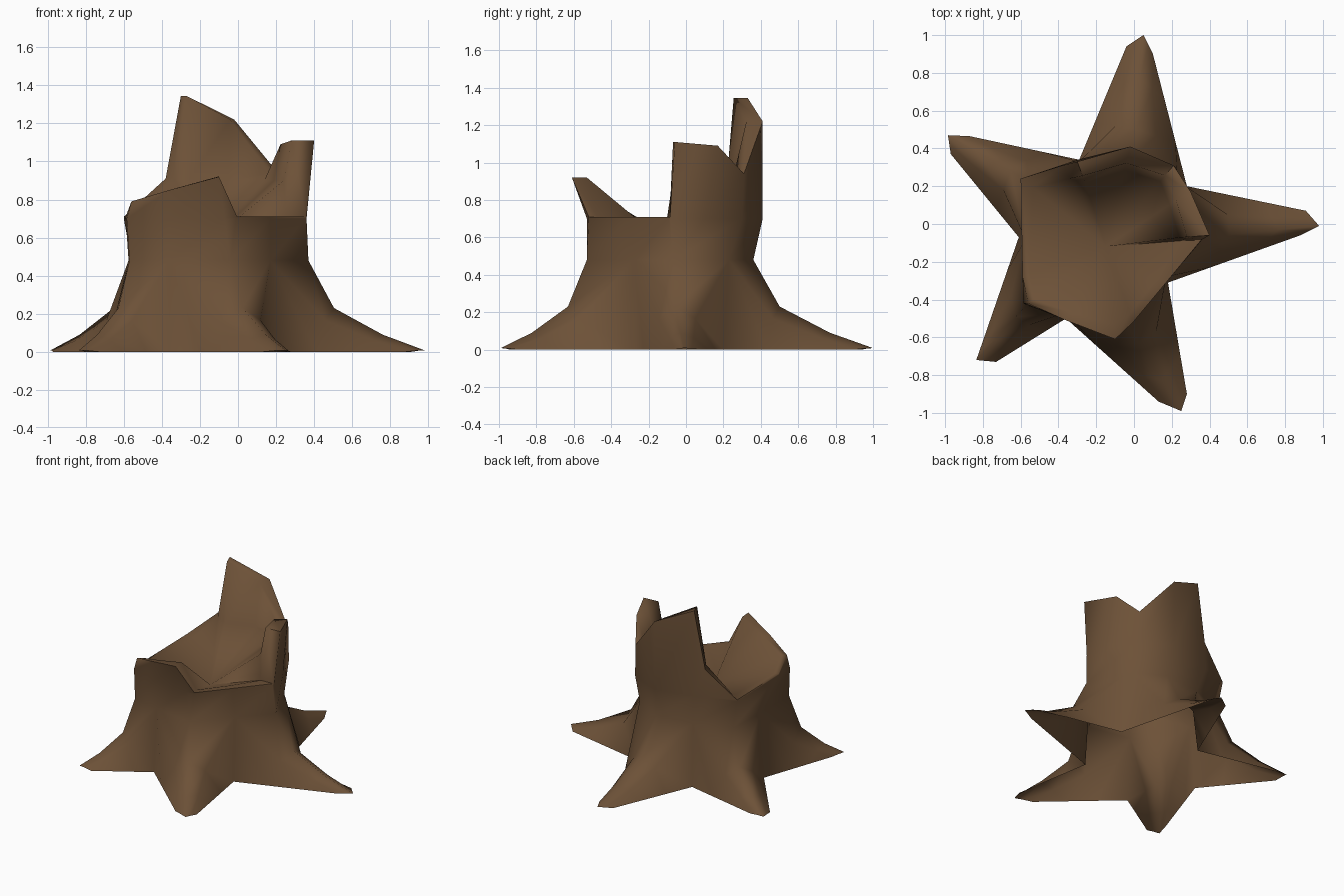
import bpy, bmesh, math
from mathutils import Vector as V

if "Cube" in bpy.data.objects:
    bpy.data.objects.remove(bpy.data.objects["Cube"])

bark = bpy.data.materials.new("bark brown")
bark.diffuse_color = (0.152, 0.083, 0.039, 1)
bark.use_nodes = True
bark.node_tree.nodes["Principled BSDF"].inputs["Base Color"].default_value = bark.diffuse_color

bm = bmesh.new()


def strip(a, b, closed=False):
    """Quads between two point rows; doubles collapse to triangles."""
    n = len(a)
    for i in range(n if closed else n - 1):
        j = (i + 1) % n
        pts = []
        for p in (a[i], a[j], b[j], b[i]):
            if all((p - q).length > 1e-5 for q in pts):
                pts.append(p)
        if len(pts) > 2:
            bm.faces.new([bm.verts.new(p) for p in pts])


# trunk ring at z 0.48: even entries are root ridges, odd are valleys
ring = [V((x, y, 0.48)) for x, y in (
    (0.37, -0.07), (0.23, 0.23), (0.0, 0.36), (-0.29, 0.33), (-0.56, 0.23),
    (-0.575, -0.08), (-0.57, -0.43), (-0.36, -0.47), (-0.04, -0.53), (0.17, -0.28))]
# blunt root ends: side, tip, side
ends = [[V((x, y, 0)) for x, y in e] for e in (
    ((0.88, -0.06), (0.98, -0.01), (0.91, 0.07)),
    ((0.10, 0.90), (0.05, 1.0), (-0.04, 0.94)),
    ((-0.87, 0.465), (-0.985, 0.47), (-0.97, 0.37)),
    ((-0.80, -0.62), (-0.835, -0.72), (-0.73, -0.73)),
    ((0.13, -0.94), (0.25, -0.99), (0.28, -0.90)))]
valleys = [V((x, y, 0)) for x, y in (
    (0.28, 0.2), (-0.29, 0.34), (-0.61, -0.07), (-0.36, -0.5), (0.18, -0.31))]

# roots: arched sections from the tip back to the trunk
for k in range(5):
    ridge, (ta, tip, tb) = ring[2 * k], ends[k]
    flat = V((ridge.x, ridge.y, 0))
    va, vb = valleys[k - 1], valleys[k]
    rows = []
    for f, g, z in ((1, 1, 0.008), (0.64, 0.66, 0.09), (0.22, 0.33, 0.23)):
        top = flat.lerp(tip, f) + V((0, 0, z))
        ga, gb = va.lerp(ta, g), vb.lerp(tb, g)
        ma, mb = ga.lerp(top, 0.5), gb.lerp(top, 0.5)
        ma.z = mb.z = z * 0.72
        rows.append([ga, ma, top, mb, gb])
    rows.append([va, ring[2 * k - 1], ridge, ring[2 * k + 1], vb])
    for a, b in zip(rows, rows[1:]):
        strip(a, b)

# broken trunk wall: ring index, base x y, rim x y z, thickness
cols = [
    (0, 0.36, -0.08, 0.40, -0.06, 1.11, 0.12),
    (0, 0.31, 0.10, 0.30, 0.17, 1.09, 0.09),
    (1, 0.22, 0.30, 0.21, 0.31, 0.94, 0.07),
    (2, -0.02, 0.41, -0.02, 0.41, 1.22, 0.09),
    (3, -0.30, 0.34, -0.30, 0.33, 1.345, 0.08),
    (3, -0.39, 0.31, -0.38, 0.31, 0.91, 0.08),
    (4, -0.60, 0.24, -0.60, 0.24, 0.71, 0.08),
    (5, -0.59, -0.28, -0.59, -0.28, 0.71, 0.04),
    (6, -0.585, -0.42, -0.56, -0.42, 0.79, 0.04),
    (7, -0.36, -0.50, -0.36, -0.51, 0.85, 0.05),
    (8, -0.07, -0.53, -0.10, -0.61, 0.92, 0.08),
    (8, -0.01, -0.52, -0.005, -0.52, 0.71, 0.05),
    (9, 0.17, -0.31, 0.17, -0.31, 0.71, 0.05),
    (0, 0.355, -0.09, 0.355, -0.085, 0.71, 0.10)]
centre = V((-0.14, -0.10, 0))


def inward(p, t):
    d = centre - p
    d.z = 0
    return p + d.normalized() * t


low = [ring[c[0]] for c in cols]
base = [V((c[1], c[2], 0.70)) for c in cols]
rim = [V(c[3:6]) for c in cols]
rim_in = [inward(p, c[6]) for p, c in zip(rim, cols)]
# steep inner wall down to z 0.9, then a bowl sloping to the centre
shelf = [inward(V((p.x, p.y, 0.9)), 0.04) if p.z > 0.93 else p for p in rim_in]
mid = [V((-0.15, -0.12, 0.58))] * len(cols)
for a, b in ((low, base), (base, rim), (rim, rim_in), (rim_in, shelf), (shelf, mid)):
    strip(a, b, True)

bmesh.ops.remove_doubles(bm, verts=bm.verts, dist=1e-4)
bmesh.ops.recalc_face_normals(bm, faces=bm.faces)
mesh = bpy.data.meshes.new("tree_stump")
bm.to_mesh(mesh)
bm.free()
mesh.materials.append(bark)
stump = bpy.data.objects.new("tree_stump", mesh)
bpy.context.collection.objects.link(stump)
bpy.context.view_layer.objects.active = stump
stump.select_set(True)
bpy.ops.object.shade_smooth_by_angle(angle=math.radians(80))
